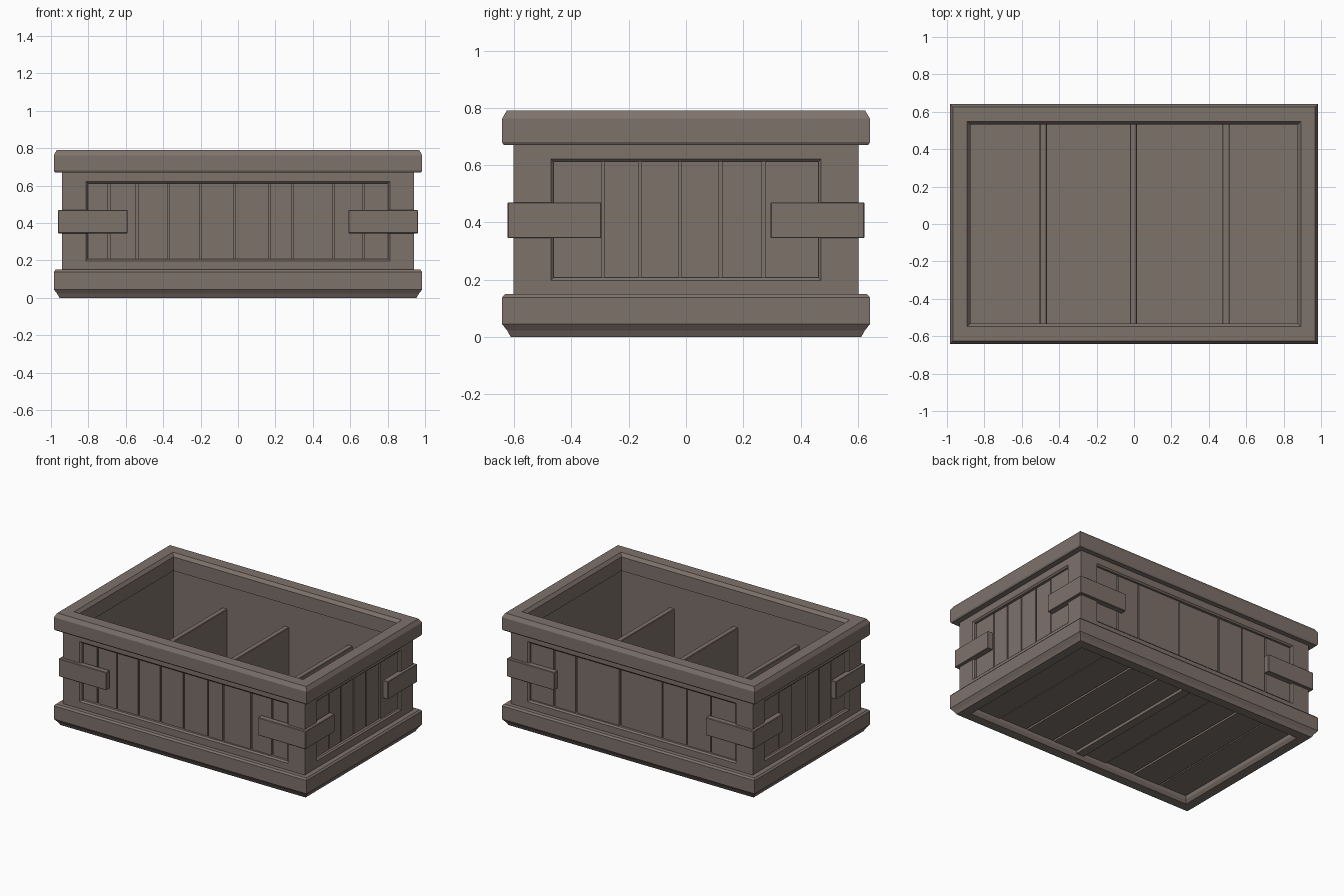
import bpy, bmesh, math, random
from mathutils import Matrix, Vector

if "Cube" in bpy.data.objects:
    bpy.data.objects.remove(bpy.data.objects["Cube"])

random.seed(4)
wood = bpy.data.materials.new("weathered grey brown wood")
wood.diffuse_color = (0.21, 0.168, 0.148, 1)
wood.use_nodes = True
wood.node_tree.nodes["Principled BSDF"].inputs["Base Color"].default_value = wood.diffuse_color


def finish(bm, name, matrix=Matrix()):
    bm.transform(matrix)
    bmesh.ops.recalc_face_normals(bm, faces=bm.faces)
    me = bpy.data.meshes.new(name)
    bm.to_mesh(me)
    bm.free()
    me.materials.append(wood)
    ob = bpy.data.objects.new(name, me)
    bpy.context.collection.objects.link(ob)
    return ob


def ring(name, hu, hv, profile, matrix=Matrix()):
    """Mitred rectangular frame swept from a closed (inset, height) profile."""
    bm = bmesh.new()
    loops = []
    for su, sv in ((-1, -1), (1, -1), (1, 1), (-1, 1)):
        loops.append([bm.verts.new((su * (hu - i), sv * (hv - i), w)) for i, w in profile])
    n = len(profile)
    for c in range(4):
        a, b = loops[c], loops[(c + 1) % 4]
        for k in range(n):
            bm.faces.new((a[k], b[k], b[(k + 1) % n], a[(k + 1) % n]))
    return finish(bm, name, matrix)


def add_box(bm, lo, hi):
    lo, hi = Vector(lo), Vector(hi)
    m = Matrix.Translation((lo + hi) / 2) @ Matrix.Diagonal((*(hi - lo), 1))
    bmesh.ops.create_cube(bm, size=1, matrix=m)


def box(name, lo, hi, matrix=Matrix(), bevel=0.0):
    bm = bmesh.new()
    add_box(bm, lo, hi)
    if bevel:
        bmesh.ops.bevel(bm, geom=bm.edges[:], offset=bevel, segments=1, affect='EDGES')
    return finish(bm, name, matrix)


def planks(name, cuts, v0, v1, w0, w1, matrix=Matrix(), gap=0.005):
    """Row of upright boards between the cut positions, with narrow seams."""
    bm = bmesh.new()
    for a, b in zip(cuts, cuts[1:]):
        add_box(bm, (a + gap, v0, w0), (b - gap, v1, w1 + random.uniform(-0.004, 0.004)))
    return finish(bm, name, matrix)


# Top and bottom rims
ring("top_rim", 0.985, 0.642, [(0.006, 0.67), (0, 0.68), (0, 0.762), (0.016, 0.79),
                               (0.093, 0.79), (0.11, 0.768), (0.11, 0.67)])
ring("bottom_rim", 0.985, 0.642, [(0.03, 0.0), (0.018, 0.022), (0, 0.045), (0, 0.138),
                                  (0.01, 0.15), (0.11, 0.15), (0.11, 0.022), (0.095, 0.0)])
# Inner wall lining behind the boards
ring("inner_wall", 0.905, 0.565, [(0, 0.08), (0, 0.72), (0.02, 0.72), (0.02, 0.08)])

# Four sides: frame and upright boards (u across, v up, w outward)
facing = Matrix(((1, 0, 0, 0), (0, 0, -1, 0), (0, 1, 0, 0), (0, 0, 0, 1)))
sides = [
    ("front", 0.94, 0.602, [-0.83, -0.69, -0.54, -0.37, -0.20, -0.02, 0.17, 0.29, 0.51, 0.67, 0.83]),
    ("right", 0.60, 0.941, [-0.49, -0.29, -0.16, -0.02, 0.12, 0.27, 0.49]),
    ("back", 0.94, 0.602, [-0.83, -0.62, -0.45, -0.11, 0.22, 0.41, 0.60, 0.83]),
    ("left", 0.60, 0.941, [-0.49, -0.28, -0.13, 0.03, 0.17, 0.30, 0.49]),
]
for k, (side, half, out, cuts) in enumerate(sides):
    turn = Matrix.Rotation(math.radians(90 * k), 4, 'Z')
    m = turn @ facing
    frame_m = turn @ Matrix.Translation((0, 0, 0.41)) @ facing
    ring(side + "_frame", half, 0.34, [(0, out - 0.04), (0, out), (0.128, out),
                                       (0.138, out - 0.01), (0.138, out - 0.04)], frame_m)
    planks(side + "_boards", cuts, 0.17, 0.65, out - 0.045, out - 0.025, m)
    # Corner straps wrapping both ends of the side
    reach, start = (0.96, 0.59) if half > 0.8 else (0.622, 0.295)
    for s, tag in ((-1, "a"), (1, "b")):
        u0, u1 = sorted((s * start, s * reach))
        box(f"{side}_strap_{tag}", (u0, 0.345, out - 0.02), (u1, 0.47, out + 0.021), m, 0.003)

# Floor, with boards and a cross beam underneath
box("floor", (-0.90, -0.56, 0.065), (0.90, 0.56, 0.09))
under = Matrix.Translation((0, 0, 0.07)) @ Matrix.Rotation(math.pi, 4, 'X')
planks("underside_boards", [-0.88 + 0.22 * i for i in range(9)], -0.54, 0.54, 0.0, 0.025, under, 0.006)
box("underside_beam", (-0.03, -0.54, 0.022), (0.03, 0.54, 0.07))

# Dividers inside
for i, x in enumerate((-0.485, -0.003, 0.492)):
    box(f"divider_{i + 1}", (x - 0.019, -0.55, 0.085), (x + 0.019, 0.55, 0.505), bevel=0.004)
